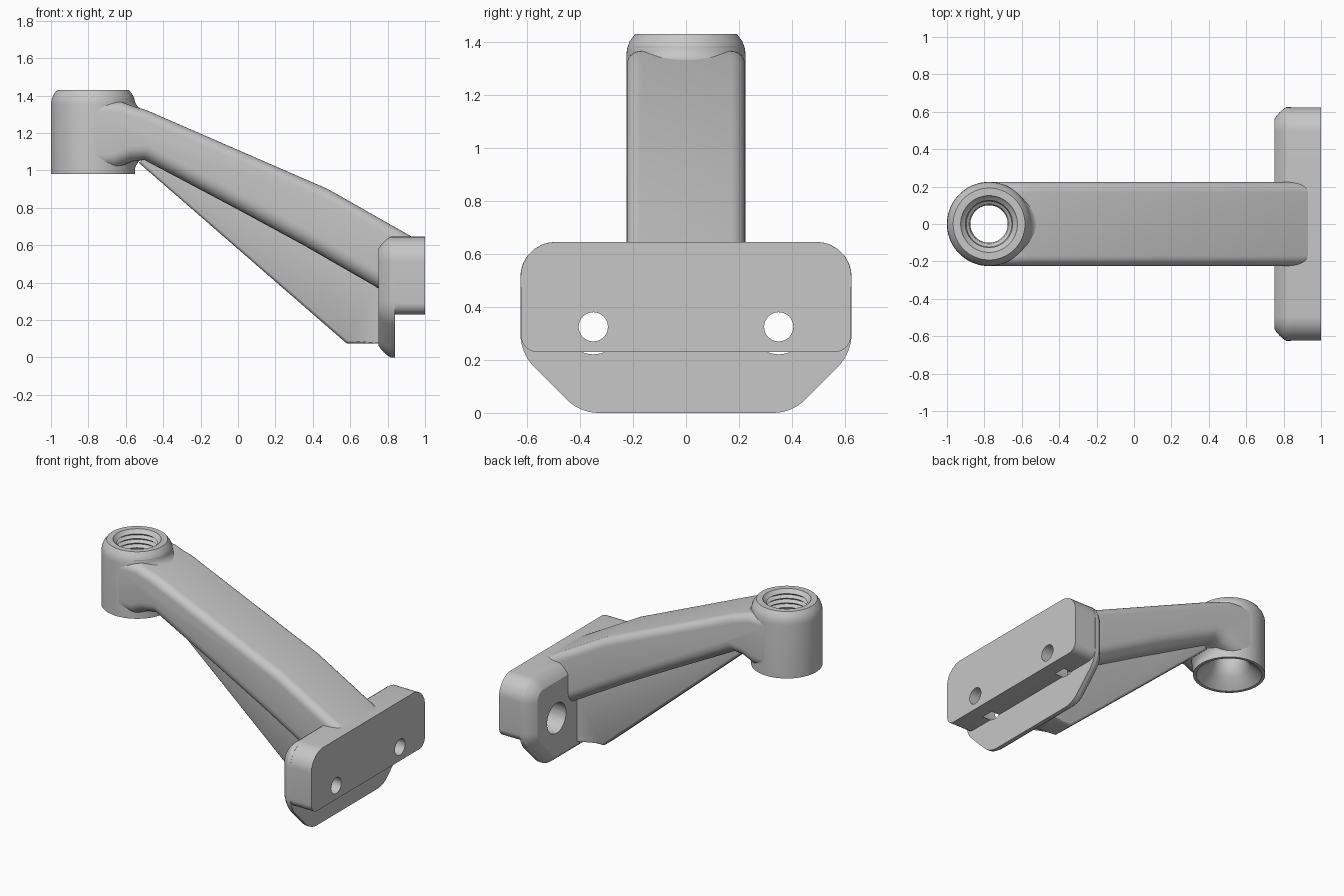
import bpy, bmesh
from math import sin, cos, tan, pi, radians
from mathutils import Vector

cube = bpy.data.objects.get("Cube")
if cube:
    bpy.data.objects.remove(cube)

grey = bpy.data.materials.new("satin grey metal")
grey.use_nodes = True
grey.diffuse_color = (0.57, 0.57, 0.57, 1)
grey.node_tree.nodes["Principled BSDF"].inputs["Base Color"].default_value = grey.diffuse_color

BOSS_X = -0.775
BOSS_R = 0.225


def finish(bm, name, closed=True):
    """Turn a bmesh into a shaded, coloured object."""
    if closed:
        bmesh.ops.recalc_face_normals(bm, faces=bm.faces)
    mesh = bpy.data.meshes.new(name)
    bm.to_mesh(mesh)
    bm.free()
    mesh.materials.append(grey)
    ob = bpy.data.objects.new(name, mesh)
    bpy.context.collection.objects.link(ob)
    shade(ob)
    return ob


def activate(ob):
    bpy.ops.object.select_all(action='DESELECT')
    ob.select_set(True)
    bpy.context.view_layer.objects.active = ob


def shade(ob):
    activate(ob)
    bpy.ops.object.shade_smooth_by_angle(angle=radians(32))


def cut(ob, cutters):
    """Subtract each cutter and apply."""
    for c in cutters:
        mod = ob.modifiers.new("cut", 'BOOLEAN')
        mod.operation = 'DIFFERENCE'
        mod.solver = 'EXACT'
        mod.object = c
        activate(ob)
        bpy.ops.object.modifier_apply(modifier=mod.name)
    shade(ob)


def prism(points, lo, hi, place):
    """Extrude a 2D polygon from lo to hi; place maps (a, b, depth) to 3D."""
    bm = bmesh.new()
    ends = [[bm.verts.new(place(a, b, d)) for a, b in points] for d in (lo, hi)]
    for ring in ends:
        bm.faces.new(ring)
    for i in range(len(points)):
        j = (i + 1) % len(points)
        bm.faces.new((ends[0][i], ends[0][j], ends[1][j], ends[1][i]))
    bmesh.ops.recalc_face_normals(bm, faces=bm.faces)
    return bm


def rounded(corners, steps=7):
    """Round polygon corners given as (a, b, radius)."""
    out = []
    for i, (a, b, r) in enumerate(corners):
        p = Vector((a, b))
        u = (Vector(corners[i - 1][:2]) - p).normalized()
        v = (Vector(corners[(i + 1) % len(corners)][:2]) - p).normalized()
        half = u.angle(v) / 2
        centre = p + (u + v).normalized() * r / sin(half)
        t0 = p + u * r / tan(half) - centre
        t1 = p + v * r / tan(half) - centre
        for k in range(steps + 1):
            d = t0.lerp(t1, k / steps).normalized() * r
            out.append(tuple(centre + d))
    return out


def lathe(profile, name, x, segs=96):
    """Closed (radius, z) profile turned about a vertical axis."""
    bm = bmesh.new()
    rings = [[bm.verts.new((x + r * cos(2 * pi * k / segs), r * sin(2 * pi * k / segs), z))
              for k in range(segs)] for r, z in profile]
    for i, ring in enumerate(rings):
        nxt = rings[(i + 1) % len(rings)]
        for k in range(segs):
            m = (k + 1) % segs
            bm.faces.new((ring[k], ring[m], nxt[m], nxt[k]))
    return finish(bm, name)


def rod(name, axis, centre, radius, length):
    """Cylinder cutter along x or z."""
    bpy.ops.mesh.primitive_cylinder_add(
        vertices=48, radius=radius, depth=length, location=centre,
        rotation=(0, pi / 2, 0) if axis == 'x' else (0, 0, 0))
    ob = bpy.context.object
    ob.name = name
    ob.hide_render = True
    return ob


def bevel_long(bm, radius, segments, test):
    """Round the lengthwise edges whose midpoint passes the test."""
    edges = []
    for e in bm.edges:
        a, b = (v.co for v in e.verts)
        if abs(a.y - b.y) < 0.01 and abs(a.x - b.x) > 0.01 and test((a + b) / 2):
            edges.append(e)
    bmesh.ops.bevel(bm, geom=edges, offset=radius, segments=segments,
                    profile=0.5, affect='EDGES')


# Threaded boss: outer wall, softened rim, thread, throat and lower countersink
profile = [(0.205, 0.98), (BOSS_R, 0.98), (BOSS_R, 1.35), (0.2225, 1.375),
           (0.213, 1.402), (0.192, 1.43), (0.152, 1.43)]
turns, pitch = 7, 0.032
for k in range(turns):
    z = 1.422 - k * pitch
    profile += [(0.147, z), (0.126, z - pitch / 2)]
profile += [(0.122, 1.18), (0.108, 1.17), (0.1, 1.15), (0.1, 1.12),
            (0.11, 1.08), (0.135, 1.04)]
lathe(profile, "threaded_boss", BOSS_X)

# Arm: bent bar with rounded long edges, flaring into the boss
side = lambda a, b, d: (a, d, b)
arm_profile = [(BOSS_X, 1.37), (-0.62, 1.365), (-0.56, 1.342), (-0.49, 1.322),
               (0.48, 0.9), (0.97, 0.622),
               (0.97, 0.25), (0.75, 0.37), (0.35, 0.6), (0, 0.79),
               (-0.5, 1.055), (-0.57, 1.047), (-0.65, 1.01), (BOSS_X, 1.0)]
bm = prism(arm_profile, -0.2243, 0.2243, side)
middle = lambda x: 1.19 if x < -0.5 else 0.94 - 0.5 * x
bevel_long(bm, 0.055, 6, lambda m: m.z > middle(m.x))
bevel_long(bm, 0.08, 6, lambda m: m.z < middle(m.x) and abs(m.y) > 0.22
           and m.z < middle(m.x) - 0.08)
arm = finish(bm, "arm")
bore = rod("bore_cutter", 'z', (BOSS_X, 0, 1.2), 0.19, 1)
cut(arm, [bore])


# Fillets where the arm meets the boss, fading out towards the sides
def fillet(name, z_boss, z_arm):
    bm = bmesh.new()
    rows = []
    for i in range(9):
        t = i / 8 * pi / 2
        row = []
        for k in range(25):
            a = radians(-60 + 5 * k)
            r = BOSS_R - 0.004 + 0.065 * (1 - cos(t)) * cos(a * 1.5)
            row.append(bm.verts.new((BOSS_X + r * cos(a), r * sin(a),
                                     z_boss + (z_arm - z_boss) * sin(t))))
        rows.append(row)
    for lower, upper in zip(rows, rows[1:]):
        for k in range(24):
            quad = (lower[k], lower[k + 1], upper[k + 1], upper[k])
            bm.faces.new(quad if z_arm > z_boss else quad[::-1])
    return finish(bm, name, closed=False)


fillet("upper_fillet", 1.385, 1.322)
fillet("lower_fillet", 0.985, 1.065)

# Rib: triangular web under the arm, widening where it meets the flange
rib_profile = [(-0.53, 1.04), (0.58, 0.075), (0.69, 0.075), (0.73, 0.075), (0.77, 0.075),
               (0.77, 0.42), (0.73, 0.45), (0.69, 0.47), (0.35, 0.65), (-0.45, 1.1)]
bm = prism(rib_profile, -0.08, 0.08, side)
for v in bm.verts:
    if v.co.x > 0.7:
        v.co.y *= 1.15 if v.co.x < 0.75 else 1.6
bevel_long(bm, 0.015, 3, lambda m: m.z < 0.08 or m.z < 0.6 and m.x < 0.1)
finish(bm, "rib")

# Flange: rounded plate with chamfered inner rim
end = lambda a, b, d: (d, a, b)


def mirrored(half):
    return half + [(-a, b, r) for a, b, r in reversed(half)]


outline = rounded(mirrored([(0.4, 0, 0.17), (0.625, 0.225, 0.18), (0.625, 0.645, 0.13)]))
bm = prism(outline, 0.75, 0.84, end)
rim = [e for e in bm.edges if all(v.co.x < 0.76 for v in e.verts)]
bmesh.ops.bevel(bm, geom=rim, offset=0.065, segments=4, profile=0.32, affect='EDGES')
flange = finish(bm, "flange_plate")

# Mounting block: thicker upper part of the flange
outline = rounded(mirrored([(0.622, 0.23, 0.06), (0.625, 0.645, 0.13)]))
block = finish(prism(outline, 0.84, 1.0, end), "mounting_block")

# Bolt holes with deep counterbores on the arm side
cutters = [bore]
for y in (-0.35, 0.35):
    holes = [rod("bolt_cutter", 'x', (0.9, y, 0.325), 0.055, 0.6),
             rod("counterbore_cutter", 'x', (0.78, y, 0.325), 0.104, 0.24)]
    cut(flange, holes)
    cut(block, holes)
    cutters += holes
for c in cutters:
    bpy.data.objects.remove(c)
